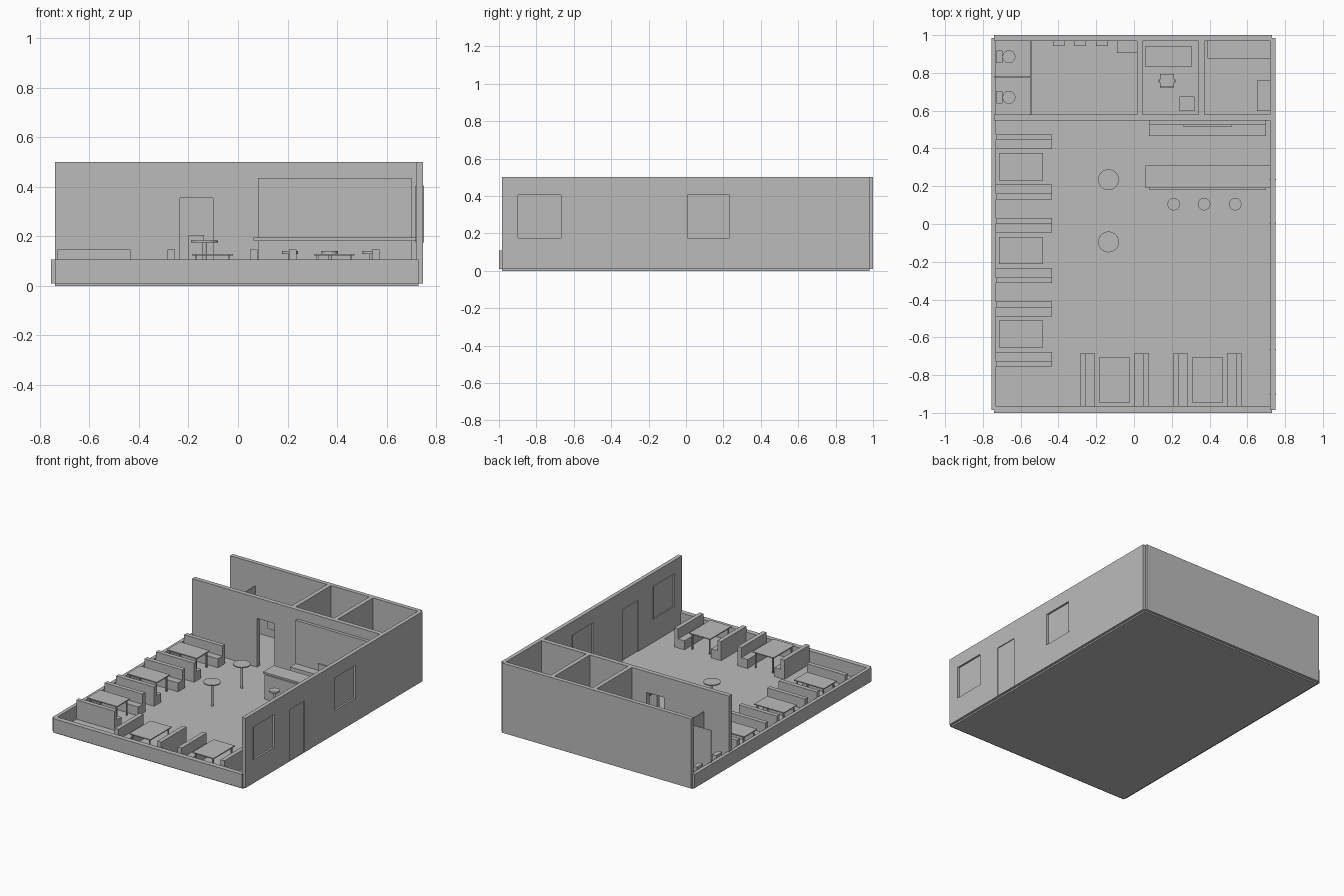
import bpy, bmesh, math
from mathutils import Matrix, Vector

if "Cube" in bpy.data.objects:
    bpy.data.objects.remove(bpy.data.objects["Cube"])

grey = bpy.data.materials.new("plain_grey")
grey.diffuse_color = (0.5, 0.5, 0.5, 1)
grey.use_nodes = True
grey.node_tree.nodes["Principled BSDF"].inputs["Base Color"].default_value = grey.diffuse_color
FLOOR = 0.012


def make(name, boxes=(), rounds=()):
    """One object from boxes (x0,x1,y0,y1,z0,z1) and upright cylinders (x,y,r,z0,z1)."""
    bm = bmesh.new()
    for x0, x1, y0, y1, z0, z1 in boxes:
        m = Matrix.Translation(((x0 + x1) / 2, (y0 + y1) / 2, (z0 + z1) / 2))
        m = m @ Matrix.Diagonal((x1 - x0, y1 - y0, z1 - z0, 1))
        bmesh.ops.create_cube(bm, size=1, matrix=m)
    for x, y, r, z0, z1 in rounds:
        bmesh.ops.create_cone(bm, cap_ends=True, segments=32, radius1=r, radius2=r,
                              depth=z1 - z0, matrix=Matrix.Translation((x, y, (z0 + z1) / 2)))
    me = bpy.data.meshes.new(name)
    bm.to_mesh(me)
    bm.free()
    me.materials.append(grey)
    ob = bpy.data.objects.new(name, me)
    bpy.context.collection.objects.link(ob)
    if rounds:
        bpy.ops.object.select_all(action='DESELECT')
        ob.select_set(True)
        bpy.context.view_layer.objects.active = ob
        bpy.ops.object.shade_smooth_by_angle(angle=math.radians(35))
    return ob


def cut(ob, boxes):
    """Cut box-shaped openings through a wall."""
    cutter = make("cutter", boxes)
    mod = ob.modifiers.new("openings", 'BOOLEAN')
    mod.operation, mod.object, mod.solver = 'DIFFERENCE', cutter, 'EXACT'
    bpy.context.view_layer.objects.active = ob
    bpy.ops.object.modifier_apply(modifier=mod.name)
    bpy.data.objects.remove(cutter)


# Floor slab and outer walls
make("floor", [(-0.74, 0.73, -0.985, 0.98, 0, FLOOR)])
make("front_low_wall", [(-0.74, 0.73, -1, -0.965, 0.01, 0.107)])
make("left_low_wall", [(-0.755, -0.73, -0.985, 0.985, 0.01, 0.107)])
make("back_wall", [(-0.74, 0.73, 0.97, 1, 0.01, 0.5)])
right_wall = make("right_wall", [(0.72, 0.748, -0.985, 0.985, 0.01, 0.5)])

# Windows and entrance door in the right wall
windows = [(-0.9, -0.665), (0.005, 0.235)]
cut(right_wall, [(0.7, 0.77, a, b, 0.175, 0.405) for a, b in windows]
    + [(0.7, 0.77, -0.495, -0.33, FLOOR, 0.372)])
for a, b in windows:
    make("window_pane", [(0.728, 0.735, a, b, 0.175, 0.405)])
    make("window_jambs", [(0.717, 0.751, y - 0.003, y + 0.003, 0.175, 0.405) for y in (a, b)])
make("entrance_door", [(0.726, 0.742, -0.495, -0.33, FLOOR, 0.372)])

# Inner walls with the restroom doorway
inner = make("dining_partition", [(-0.74, 0.72, 0.548, 0.58, 0.01, 0.5)])
cut(inner, [(-0.235, -0.1, 0.5, 0.65, FLOOR, 0.355)])
make("room_dividers", [(x, x + 0.03, 0.58, 0.97, 0.01, 0.5) for x in (0.015, 0.342)])
make("stall_panels", [(-0.548, -0.543, 0.58, 0.97, FLOOR, 0.34),
                      (-0.74, -0.548, 0.776, 0.78, FLOOR, 0.335)])


# Booths: two facing benches and a table, made along y, optionally turned
def booth(cx, cy, length, table_len, half_table, turned=False):
    def place(u0, u1, v0, v1, z0, z1):
        if turned:
            return (cx + v0, cx + v1, cy + u0, cy + u1, z0, z1)
        return (cx + u0, cx + u1, cy + v0, cy + v1, z0, z1)
    h = length / 2
    for s in (-1, 1):
        v = sorted((s * (half_table + 0.022), s * (half_table + 0.072)))
        make("bench_seat", [place(-h, h, *v, FLOOR, 0.075)])
        v = sorted((s * (half_table + 0.07), s * (half_table + 0.1)))
        make("bench_back", [place(-h, h, *v, FLOOR, 0.147)])
    t, w = table_len / 2, half_table
    off = 0.0 if turned else -0.017
    make("booth_table_top", [place(off - t, off + t, -w, w, 0.122, 0.129)])
    make("booth_table_legs",
         [place(off + a * (t - 0.015) - 0.004, off + a * (t - 0.015) + 0.004,
                b * (w - 0.015) - 0.004, b * (w - 0.015) + 0.004, FLOOR, 0.122)
          for a in (-1, 1) for b in (-1, 1)])


for cy in (0.303, -0.14, -0.583):
    booth(-0.582, cy, 0.296, 0.232, 0.072)
for cx in (-0.103, 0.389):
    booth(cx, -0.826, 0.28, 0.236, 0.082, True)

# Standing tables
for y in (0.235, -0.095):
    make("round_table", rounds=[(-0.135, y, 0.055, 0.176, 0.183),
                                (-0.135, y, 0.008, FLOOR, 0.176)])

# Bar, stools and back bar
make("bar_top", [(0.062, 0.72, 0.19, 0.31, 0.184, 0.195)])
make("bar_front", [(0.08, 0.7, 0.18, 0.21, FLOOR, 0.184)])
for x in (0.21, 0.371, 0.536):
    make("bar_stool", rounds=[(x, 0.105, 0.033, 0.129, 0.14),
                              (x, 0.105, 0.007, FLOOR, 0.129)])
make("back_bar_cabinet", [(0.08, 0.7, 0.465, 0.547, FLOOR, 0.13)])
make("back_bar_panel", [(0.08, 0.7, 0.525, 0.547, 0.13, 0.435)])
make("back_bar_plate", [(0.26, 0.52, 0.517, 0.525, 0.13, 0.18)])

# Restroom fittings
for y in (0.885, 0.67):
    make("toilet_tank", [(-0.728, -0.695, y - 0.033, y + 0.033, FLOOR, 0.125)])
    make("toilet_bowl", rounds=[(-0.662, y, 0.034, FLOOR, 0.075)])
for x in (-0.43, -0.315, -0.2):
    make("urinal", [(x, x + 0.062, 0.942, 0.97, 0.08, 0.205)])
make("wash_stand", [(-0.09, 0.015, 0.905, 0.97, FLOOR, 0.14)])

# Office desk, chair and cabinet
make("desk_top", [(0.062, 0.305, 0.83, 0.942, 0.122, 0.132)])
make("desk_sides", [(x, x + 0.01, 0.835, 0.937, FLOOR, 0.122) for x in (0.066, 0.291)])
make("office_chair", [(0.137, 0.213, 0.722, 0.795, 0.075, 0.085),
                      (0.139, 0.211, 0.722, 0.73, 0.085, 0.16),
                      (0.13, 0.137, 0.75, 0.765, 0.08, 0.11),
                      (0.213, 0.22, 0.75, 0.765, 0.08, 0.11)],
     [(0.175, 0.758, 0.007, FLOOR, 0.075), (0.175, 0.758, 0.03, FLOOR, 0.02)])
make("file_cabinet", [(0.24, 0.32, 0.598, 0.675, FLOOR, 0.15)])

# Store room units
make("store_shelf", [(0.39, 0.72, 0.875, 0.97, FLOOR, 0.2)])
make("store_box", [(0.65, 0.72, 0.598, 0.76, FLOOR, 0.2)])
